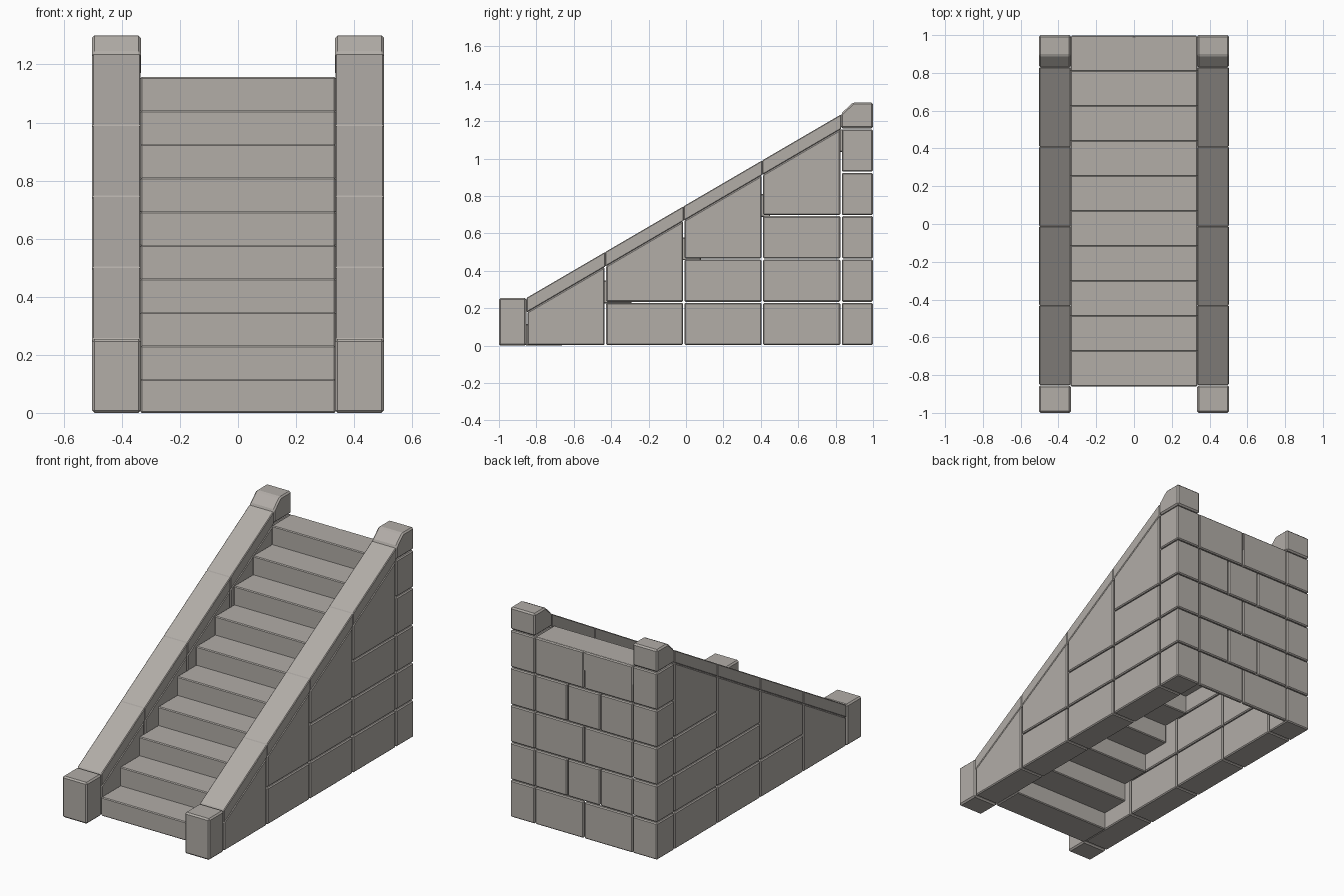
import bpy, bmesh

if "Cube" in bpy.data.objects:
    bpy.data.objects.remove(bpy.data.objects["Cube"])

IN, OUT = 0.336, 0.502        # side wall inner / outer x
G = 0.004                     # half of the upright joint between blocks
H = 0.003                     # half of the level joint between courses
ROW = 0.2318                  # height of one masonry course
COLS = [-0.852, -0.431, -0.012, 0.408, 0.829]
SLOPE = 0.5833

stone = bpy.data.materials.new("stone")
stone.diffuse_color = (0.445, 0.418, 0.39, 1)
stone.use_nodes = True
stone.node_tree.nodes["Principled BSDF"].inputs["Base Color"].default_value = stone.diffuse_color


def line(y, base):
    """Height of a line parallel to the stair slope."""
    return base + SLOPE * (y + 0.85)


def prism(name, pts, x0, x1, mirror=False, bevel=0.006):
    """Extrude a (y, z) outline along x, with chamfered edges."""
    bm = bmesh.new()
    f = bm.faces.new([bm.verts.new((x0, y, z)) for y, z in pts])
    ext = bmesh.ops.extrude_face_region(bm, geom=[f])
    moved = [v for v in ext["geom"] if isinstance(v, bmesh.types.BMVert)]
    bmesh.ops.translate(bm, verts=moved, vec=(x1 - x0, 0, 0))
    bmesh.ops.recalc_face_normals(bm, faces=bm.faces)
    me = bpy.data.meshes.new(name)
    bm.to_mesh(me)
    bm.free()
    me.materials.append(stone)
    ob = bpy.data.objects.new(name, me)
    bpy.context.collection.objects.link(ob)
    b = ob.modifiers.new("chamfer", "BEVEL")
    b.width, b.segments = bevel, 1
    b.limit_method = "ANGLE"
    b.angle_limit = 0.3
    if mirror:
        m = ob.modifiers.new("mirror", "MIRROR")
        m.use_mirror_merge = False
    return ob


def rect(y0, y1, z0, z1):
    return [(y0, z0), (y1, z0), (y1, z1), (y0, z1)]


def course(y0, y1, r):
    """Outline of a block in masonry course r."""
    return rect(y0, y1, r * ROW + H, (r + 1) * ROW - H)


# Side walls: full courses below one sloped block per column, coping on top
for c in range(4):
    y0, y1 = COLS[c] + G, COLS[c + 1] - G
    for r in range(c):
        prism("side_wall_block", course(y0, y1, r), IN, OUT, True)
    z0 = c * ROW + H
    prism("side_wall_sloped_block",
          [(y0, z0), (y1, z0), (y1, line(y1, 0.179)), (y0, line(y0, 0.179))], IN, OUT, True)
    y0, y1 = COLS[c], COLS[c + 1]
    prism("coping_stone",
          [(y0, line(y0, 0.179)), (y1, line(y1, 0.179)), (y1, line(y1, 0.257)),
           (y0, line(y0, 0.257))], IN, OUT, True, 0.004)

# Front newel posts
prism("front_post", rect(-1.0, -0.854, 0.0, 0.255), IN - 0.002, OUT + 0.001, True, 0.009)

# Rear corner pillars with chamfered caps
for r in range(5):
    prism("corner_block", course(COLS[4] + G, 0.999, r), IN, OUT, True)
prism("corner_cap", [(0.829, 1.162), (1.0, 1.162), (1.0, 1.3), (0.892, 1.3), (0.829, 1.24)],
      IN - 0.002, OUT + 0.001, True, 0.009)

# Thin back wall: alternating courses of two and three blocks
for r in range(5):
    n = 3 if r % 2 else 2
    w = 2 * IN / n
    for i in range(n):
        x = -IN + i * w
        prism("back_wall_block", course(0.975, 0.999, r), x + H, x + w - H)

# Ten stair treads, each overlapping the next slightly
RISE, RUN = 0.1157, 0.1852
for i in range(10):
    y = -0.859 + i * RUN
    prism("stair_step", rect(y, min(y + 0.198, 0.994), max(0, i * RISE - 0.006), (i + 1) * RISE),
          -IN, IN, bevel=0.005)
